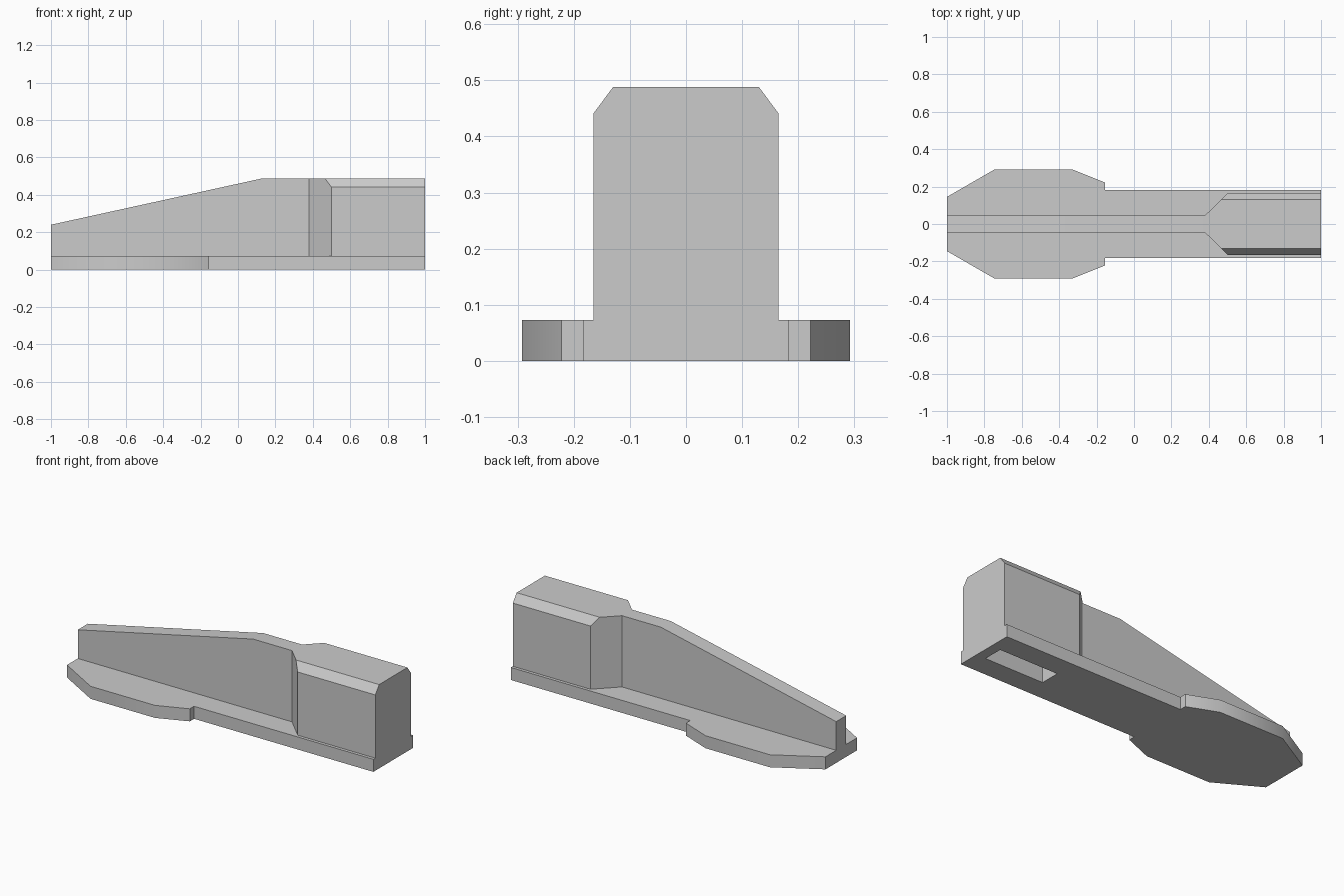
import bpy, bmesh, math
from mathutils import Vector

if "Cube" in bpy.data.objects:
    bpy.data.objects.remove(bpy.data.objects["Cube"], do_unlink=True)

grey = bpy.data.materials.new("light grey")
grey.use_nodes = True
colour = (0.6, 0.6, 0.6, 1)
grey.diffuse_color = colour
grey.node_tree.nodes["Principled BSDF"].inputs["Base Color"].default_value = colour


def prism(name, half, z0, z1, cuts=()):
    """Extrude a half outline mirrored across y, then slice off the outer side of each plane."""
    outline = half + [(x, -y) for x, y in reversed(half)]
    bm = bmesh.new()
    face = bm.faces.new([bm.verts.new((x, y, z0)) for x, y in outline])
    ext = bmesh.ops.extrude_face_region(bm, geom=[face])
    top = [v for v in ext["geom"] if isinstance(v, bmesh.types.BMVert)]
    bmesh.ops.translate(bm, verts=top, vec=(0, 0, z1 - z0))
    for point, normal in cuts:
        res = bmesh.ops.bisect_plane(bm, geom=bm.verts[:] + bm.edges[:] + bm.faces[:],
                                     plane_co=point, plane_no=normal, clear_outer=True)
        rim = [e for e in res["geom_cut"] if isinstance(e, bmesh.types.BMEdge)]
        bmesh.ops.holes_fill(bm, edges=rim, sides=0)
    bmesh.ops.recalc_face_normals(bm, faces=bm.faces[:])
    mesh = bpy.data.meshes.new(name)
    bm.to_mesh(mesh)
    bm.free()
    mesh.materials.append(grey)
    obj = bpy.data.objects.new(name, mesh)
    bpy.context.collection.objects.link(obj)
    return obj


def combine(target, tool, operation):
    mod = target.modifiers.new(operation.lower(), "BOOLEAN")
    mod.object, mod.operation, mod.solver = tool, operation, "EXACT"
    bpy.context.view_layer.objects.active = target
    bpy.ops.object.modifier_apply(modifier=mod.name)
    bpy.data.objects.remove(tool, do_unlink=True)


# Flared base plate
base = prism("ribbed_base", [(-1, .145), (-.745, .292), (-.33, .292), (-.155, .222),
                             (-.155, .183), (1, .183)], 0, .073)

# Thin rib widening into the end block, with sloped top and chamfered shoulders
slope = (Vector((-1, 0, .24)), Vector((-.248, 0, 1.13)))
shoulders = [(Vector((0, s * .165, .441)), Vector((0, s * .047, .035))) for s in (1, -1)]
rib = prism("rib_and_block", [(-1, .046), (.38, .046), (.5, .165), (1, .165)],
            .03, .488, [slope] + shoulders)
combine(base, rib, "UNION")

# Rectangular slot in the underside of the block
slot = prism("slot_cutter", [(.56, .058), (.94, .058)], -.1, .3)
combine(base, slot, "DIFFERENCE")

# Soft flare edges, crisp everywhere else
bpy.ops.object.select_all(action="DESELECT")
base.select_set(True)
bpy.context.view_layer.objects.active = base
bpy.ops.object.shade_smooth_by_angle(angle=math.radians(32))
